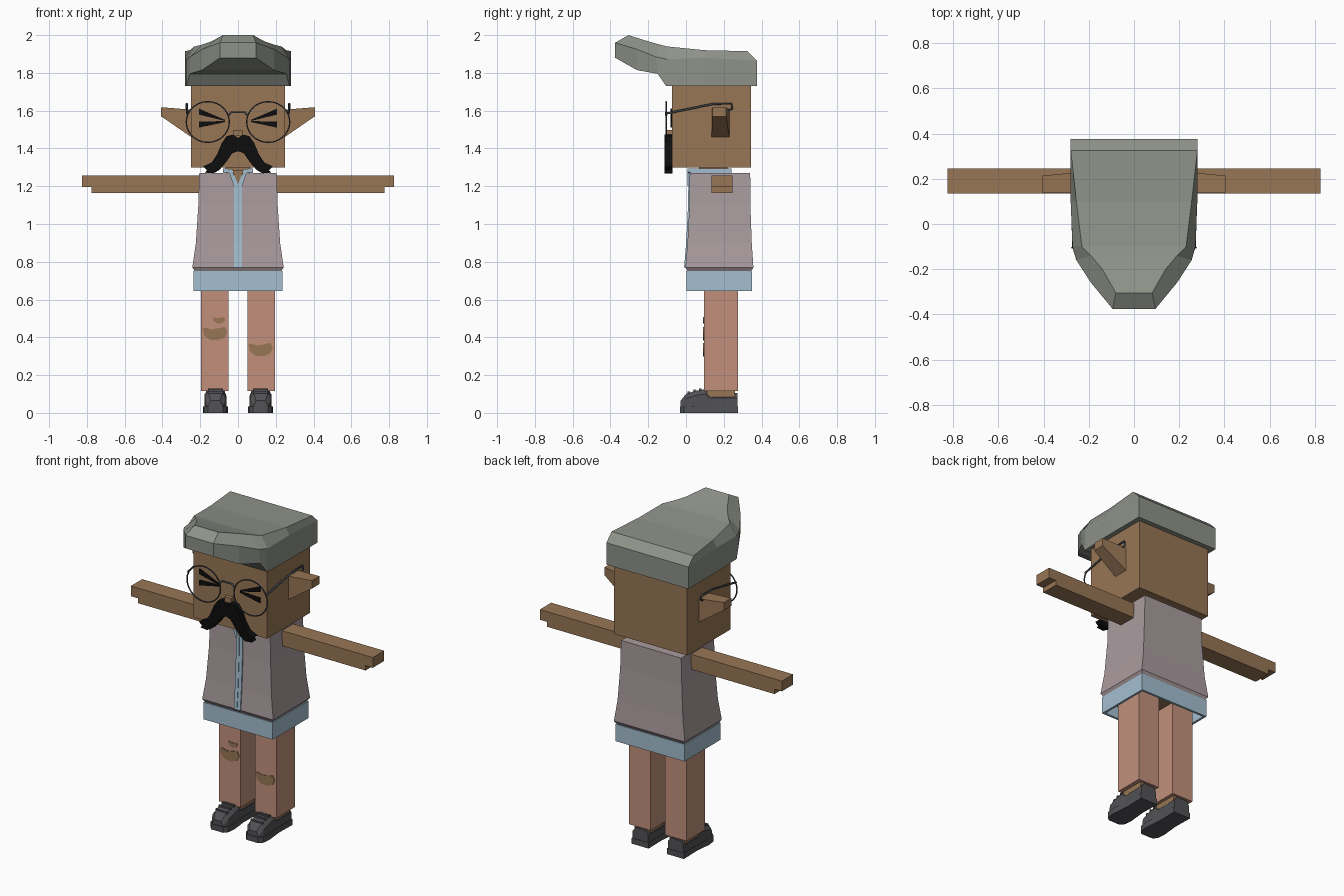
import bpy, bmesh, math
from mathutils import Vector

if "Cube" in bpy.data.objects:
    bpy.data.objects.remove(bpy.data.objects["Cube"])


def material(name, r, g, b):
    m = bpy.data.materials.new(name)
    m.use_nodes = True
    m.diffuse_color = (r, g, b, 1)
    m.node_tree.nodes["Principled BSDF"].inputs["Base Color"].default_value = (r, g, b, 1)
    return m


SKIN = material("brown skin", .31, .18, .09)
HAIR = material("grey hair", .27, .29, .25)
VEST = material("mauve vest", .40, .33, .345)
SHIRT = material("pale blue shirt", .37, .52, .63)
TROUSER = material("peach trousers", .54, .28, .20)
SHOE = material("charcoal shoe", .085, .082, .09)
BLACK = material("black", .004, .004, .004)
FRAME = material("dark spectacle frame", .05, .06, .07)


def mesh(name, verts, faces, mat):
    bm = bmesh.new()
    vs = [bm.verts.new(v) for v in verts]
    for f in faces:
        bm.faces.new([vs[i] for i in f])
    bmesh.ops.recalc_face_normals(bm, faces=bm.faces)
    me = bpy.data.meshes.new(name)
    bm.to_mesh(me)
    bm.free()
    me.materials.append(mat)
    ob = bpy.data.objects.new(name, me)
    bpy.context.collection.objects.link(ob)
    return ob


def loft(name, rings, mat, caps=True):
    n = len(rings[0])
    faces = [(k * n + i, k * n + (i + 1) % n, (k + 1) * n + (i + 1) % n, (k + 1) * n + i)
             for k in range(len(rings) - 1) for i in range(n)]
    if caps:
        for o in (0, (len(rings) - 1) * n):
            if n == 6:
                faces += [(o, o + 1, o + 2, o + 5), (o + 2, o + 3, o + 4, o + 5)]
            else:
                faces.append(tuple(range(o, o + n)))
    return mesh(name, [v for r in rings for v in r], faces, mat)


def rect(x0, x1, y0, y1, z):
    return [(x0, y0, z), (x1, y0, z), (x1, y1, z), (x0, y1, z)]


def box(name, x, y, z, mat):
    return loft(name, [rect(*x, *y, z[0]), rect(*x, *y, z[1])], mat)


def prism(name, outline, y0, y1, mat, side=1):
    return loft(name, [[(side * x, y, z) for x, z in outline] for y in (y0, y1)], mat)


def hexring(x, top, mid, low):
    """Ring from three (y, z, half width) levels, centred on x."""
    t, m, b = [[(x + s * w, y, z) for s in (-1, 1)] for y, z, w in (top, mid, low)]
    return [t[0], t[1], m[1], b[1], b[0], m[0]]


def wire(name, points, radius, mat, cyclic=False):
    cu = bpy.data.curves.new(name, "CURVE")
    cu.dimensions = "3D"
    cu.bevel_depth = radius
    cu.bevel_resolution = 1
    sp = cu.splines.new("POLY")
    sp.points.add(len(points) - 1)
    for p, c in zip(sp.points, points):
        p.co = (*c, 1)
    sp.use_cyclic_u = cyclic
    cu.materials.append(mat)
    ob = bpy.data.objects.new(name, cu)
    bpy.context.collection.objects.link(ob)


# Head, nose, neck
box("head", (-.25, .25), (-.075, .345), (1.3, 1.85), SKIN)
box("nose", (-.023, .023), (-.1, -.07), (1.465, 1.497), SKIN)
box("neck", (-.065, .065), (.07, .22), (1.2, 1.31), SKIN)

# Swept hair with overhanging quiff
loft("hair", [
    hexring(0, (.325, 1.915, .28), (.375, 1.865, .28), (.375, 1.73, .28)),
    hexring(0, (.1, 1.92, .255), (.1, 1.88, .28), (.1, 1.73, .28)),
    hexring(0, (-.1, 1.94, .23), (-.1, 1.872, .272), (-.105, 1.73, .272)),
    hexring(0, (-.14, 1.95, .19), (-.16, 1.885, .255), (-.15, 1.795, .255)),
    hexring(0, (-.2, 1.967, .14), (-.26, 1.925, .19), (-.26, 1.815, .19)),
    hexring(0, (-.305, 2, .08), (-.375, 1.96, .095), (-.375, 1.88, .095)),
], HAIR)

# Torso, vest, shirt
box("body", (-.2, .2), (.04, .31), (.7, 1.25), SKIN)
vest_levels = [(1.27, .205, .02, .34), (1.1, .21, .018, .341), (.9, .223, .008, .348),
               (.77, .242, -.003, .357), (.745, .225, .012, .342)]
loft("vest", [rect(-w, w, a, b, z) for z, w, a, b in vest_levels], VEST)
for s in (-1, 1):
    loft("shirt_placket", [rect(s * .001, s * .022, a - .007, a + .01, z)
                           for z, w, a, b in vest_levels[:4]], SHIRT)
    prism("collar_flap", [(.012, 1.215), (.022, 1.2), (.045, 1.27), (.08, 1.275), (.08, 1.295),
                          (.03, 1.29)], .008, .06, SHIRT, s)
    box("collar_side", (s * .06, s * .08), (.02, .24), (1.25, 1.295), SHIRT)
box("collar_back", (-.08, .08), (.22, .24), (1.25, 1.295), SHIRT)
prism("open_neck", [(-.03, 1.285), (.03, 1.285), (0, 1.21)], .011, .07, SKIN)
hem = loft("shirt_hem", [rect(-.235, .235, .002, .35, z) for z in (.645, .75)], SHIRT, False)
hem.modifiers.new("thickness", "SOLIDIFY").thickness = .02

for s in (-1, 1):
    # Arms with stepped hands
    box("arm", (s * .19, s * .825), (.135, .245), (1.195, 1.258), SKIN)
    box("arm_underside", (s * .19, s * .775), (.135, .245), (1.165, 1.196), SKIN)

    # Pointed ears
    loft("ear", [[(s * x, y, z) for y, z in
                  ((a, lo), (b, lo), (b, hi), (a, hi))]
                 for x, a, b, lo, hi in ((.24, .135, .23, 1.455, 1.605),
                                         (.407, .14, .213, 1.57, 1.618))], SKIN)

    # Squeezed eyes
    for x0, z0, z1 in ((.207, 1.595, 1.549), (.207, 1.526, 1.542)):
        prism("eye_line", [(x0, z0 - .016), (x0, z0 + .016), (.07, z1 + .003), (.07, z1 - .003)],
              -.082, -.074, BLACK, s)

    # Spectacles
    ring = [(s * .16 + .114 * math.cos(a), -.105, 1.54 + .108 * math.sin(a))
            for a in [math.tau * i / 28 for i in range(28)]]
    wire("lens_rim", ring, .004, FRAME, True)
    wire("temple", [(s * .268, -.105, 1.585), (s * .272, .14, 1.635), (s * .272, .24, 1.637),
                    (s * .272, .245, 1.61), (s * .272, .225, 1.603)], .006, FRAME)

    # Moustache half
    prism("moustache", [(0, 1.385), (0, 1.455), (.025, 1.473), (.06, 1.465), (.085, 1.43),
                        (.11, 1.37), (.14, 1.325), (.185, 1.305), (.165, 1.285), (.175, 1.272),
                        (.13, 1.268), (.1, 1.285), (.065, 1.325), (.03, 1.375)],
          -.115, -.072, BLACK, s)

    # Legs
    box("trouser_leg", (s * .05, s * .195), (.095, .275), (.115, .73), TROUSER)
    box("ankle", (s * .07, s * .17), (.11, .26), (.06, .12), SKIN)

    # Shoes
    c = s * .12
    sole = [(.275, .058), (.15, .055), (.04, .066), (-.01, .06), (-.032, .04)]
    loft("sole", [[(c - w, y, 0), (c + w, y, 0), (c + w, y, .035), (c - w, y, .035)]
                  for y, w in sole], SHOE)
    upper = [(.272, .105, .053), (.13, .105, .052), (.1, .125, .056), (.05, .117, .058),
             (0, .1, .055), (-.028, .065, .038)]
    loft("shoe_upper", [hexring(c, (y, z, w * .65), (y, z - .025, w), (y, .03, w))
                        for y, z, w in upper], SHOE)
    for y, z in ((.075, .122), (.045, .117), (.015, .106)):
        box("lace", (c - .04, c + .04), (y - .006, y + .006), (z - .01, z + .006), SHOE)

# Bridge of the spectacles
wire("bridge", [(-.05, -.105, 1.575), (-.035, -.105, 1.592), (.035, -.105, 1.592),
                (.05, -.105, 1.575)], .006, FRAME)

# Torn knees showing skin
tear = [(-1, .7), (-.75, .9), (-.3, .6), (.3, .8), (.8, 1), (1, .2), (.75, -.6), (.2, -1),
        (-.4, -.9), (-.85, -.3)]
for x, z, w, h in ((-.122, .42, .066, .036), (-.1, .49, .032, .017), (.12, .335, .065, .036)):
    prism("knee_tear", [(x + w * u, z + h * v) for u, v in tear], .091, .099, SKIN)
